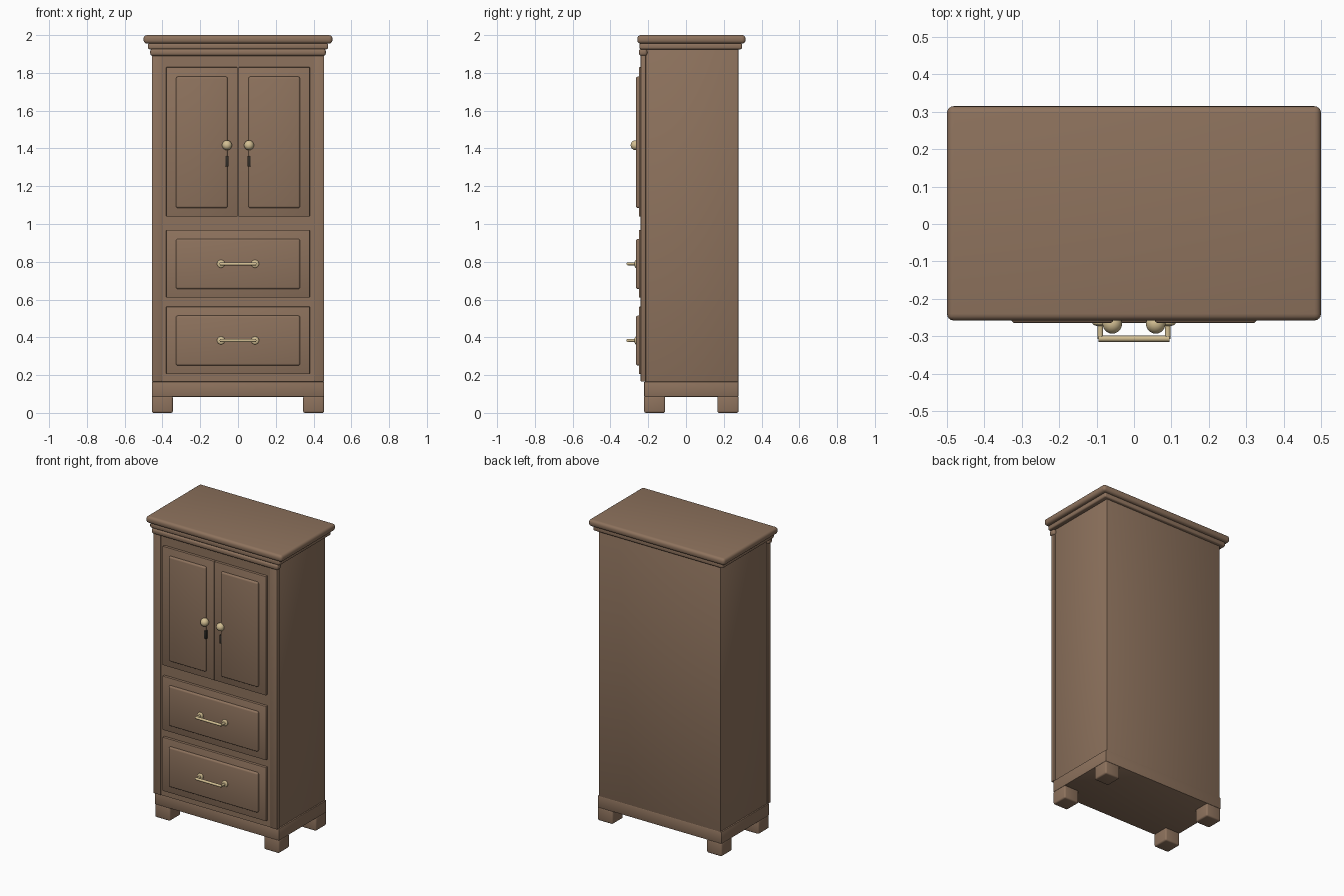
import bpy, math

if "Cube" in bpy.data.objects:
    bpy.data.objects.remove(bpy.data.objects["Cube"])

def material(name, rgb):
    m = bpy.data.materials.new(name)
    m.diffuse_color = (*rgb, 1)
    m.use_nodes = True
    m.node_tree.nodes["Principled BSDF"].inputs["Base Color"].default_value = m.diffuse_color
    return m

WOOD = material("wood", (0.27, 0.17, 0.11))
BRASS = material("brass", (0.65, 0.52, 0.29))
DARK = material("dark_metal", (0.03, 0.025, 0.02))

def finish(o, name, mat):
    o.name = name
    o.data.materials.append(mat)
    bpy.ops.object.shade_smooth_by_angle(angle=math.radians(35))
    return o

def box(name, x, y, z, bevel=0.004, seg=2, mat=WOOD):
    """Bevelled box from (min, max) ranges."""
    r = (x, y, z)
    bpy.ops.mesh.primitive_cube_add(size=1, location=[(a + b) / 2 for a, b in r])
    o = bpy.context.object
    o.scale = [b - a for a, b in r]
    bpy.ops.object.transform_apply(location=False, rotation=False, scale=True)
    if bevel:
        m = o.modifiers.new("bevel", 'BEVEL')
        m.width, m.segments = bevel, seg
        bpy.ops.object.modifier_apply(modifier="bevel")
    return finish(o, name, mat)

def rod(name, loc, radius, length, axis):
    rot = {'x': (0, math.pi / 2, 0), 'y': (math.pi / 2, 0, 0)}[axis]
    bpy.ops.mesh.primitive_cylinder_add(vertices=20, radius=radius, depth=length,
                                        location=loc, rotation=rot)
    return finish(bpy.context.object, name, BRASS)

def ball(name, loc, radius, scale=(1, 1, 1)):
    bpy.ops.mesh.primitive_uv_sphere_add(segments=24, ring_count=14, radius=radius, location=loc)
    bpy.context.object.scale = scale
    return finish(bpy.context.object, name, BRASS)

def span(s, a, b):
    """Range mirrored to side s."""
    return tuple(sorted((s * a, s * b)))

# carcass and recessed face frame
box("carcass", (-0.447, 0.447), (-0.215, 0.277), (0.16, 1.93))
box("face_frame", (-0.41, 0.41), (-0.233, -0.21), (0.165, 1.90), 0)

# base plinth and crown
box("plinth", (-0.456, 0.456), (-0.222, 0.278), (0.085, 0.165), 0.005)
box("front_crown_moulding", (-0.465, 0.465), (-0.25, -0.205), (1.89, 1.927), 0.014, 4)
box("crown_step", (-0.477, 0.477), (-0.246, 0.297), (1.925, 1.957), 0.009, 3)
box("top_slab", (-0.5, 0.5), (-0.258, 0.315), (1.955, 2.0), 0.018, 4)

for s, side in ((-1, "left"), (1, "right")):
    # corner stiles and feet
    box(f"{side}_stile", span(s, 0.402, 0.456), (-0.24, -0.212), (0.165, 1.895), 0.005)
    for y, place in (((-0.222, -0.11), "front"), ((0.166, 0.278), "back")):
        box(f"{place}_{side}_foot", span(s, 0.345, 0.456), y, (0, 0.09), 0.01, 3)
    # doors with raised panels, knobs and keyholes
    box(f"{side}_door", span(s, 0.0015, 0.38), (-0.25, -0.225), (1.04, 1.83), 0.003)
    box(f"{side}_door_panel", span(s, 0.055, 0.328), (-0.265, -0.24), (1.085, 1.78), 0.01, 3)
    ball(f"{side}_knob", (s * 0.058, -0.267, 1.417), 0.026)
    box(f"{side}_keyhole_plate", span(s, 0.049, 0.066), (-0.266, -0.245), (1.305, 1.36),
        0.002, mat=DARK)

# drawers with raised panels and bar handles
for name, z0, z1 in (("upper", 0.61, 0.968), ("lower", 0.205, 0.562)):
    zc = (z0 + z1) / 2
    box(f"{name}_drawer", (-0.38, 0.38), (-0.25, -0.225), (z0, z1), 0.003)
    box(f"{name}_drawer_panel", (-0.328, 0.328), (-0.265, -0.24), (z0 + 0.046, z1 - 0.047), 0.01, 3)
    rod(f"{name}_handle_bar", (0, -0.3065, zc), 0.0085, 0.19, 'x')
    for s, side in ((-1, "left"), (1, "right")):
        rod(f"{name}_{side}_handle_post", (s * 0.09, -0.285, zc), 0.0075, 0.045, 'y')
        ball(f"{name}_{side}_rosette", (s * 0.09, -0.265, zc), 0.021, (1, 0.4, 1))
